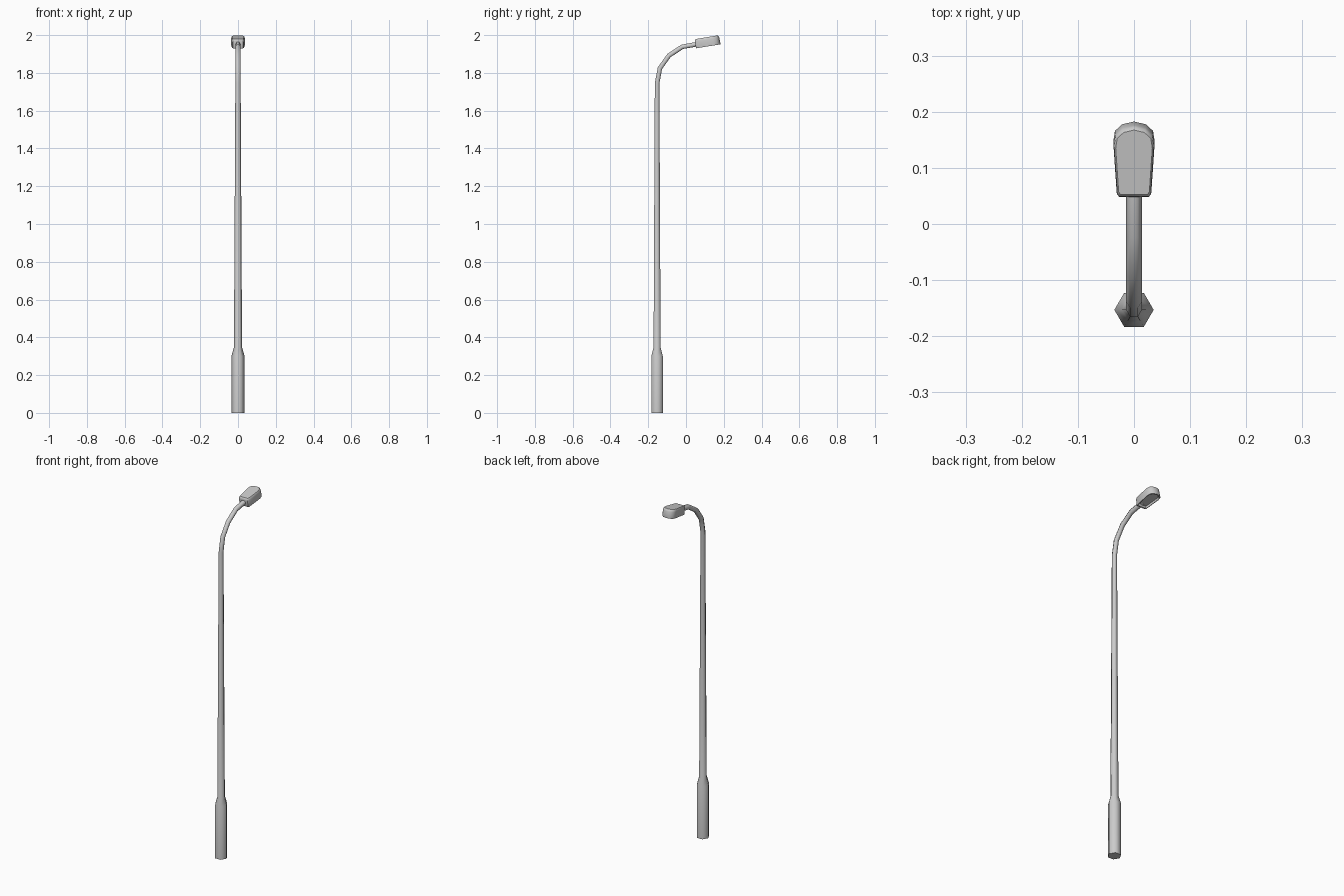
import bpy, bmesh, math
from mathutils import Vector

if "Cube" in bpy.data.objects:
    bpy.data.objects.remove(bpy.data.objects["Cube"])


def finish(bm, name, angle):
    bmesh.ops.recalc_face_normals(bm, faces=bm.faces[:])
    mesh = bpy.data.meshes.new(name)
    bm.to_mesh(mesh)
    bm.free()
    obj = bpy.data.objects.new(name, mesh)
    bpy.context.collection.objects.link(obj)
    bpy.ops.object.select_all(action='DESELECT')
    obj.select_set(True)
    bpy.context.view_layer.objects.active = obj
    bpy.ops.object.shade_smooth_by_angle(angle=math.radians(angle))
    return obj


def bridge(bm, rings):
    for a, b in zip(rings, rings[1:]):
        n = len(a)
        for i in range(n):
            bm.faces.new((a[i], a[(i + 1) % n], b[(i + 1) % n], b[i]))


# Hexagonal pole with wide base and curved arm: (y, z, radius) along its path
path = [(-0.153, 0.0, 0.035), (-0.153, 0.30, 0.035), (-0.153, 0.347, 0.0215),
        (-0.153, 1.745, 0.014), (-0.138, 1.825, 0.014), (-0.09, 1.892, 0.014),
        (-0.02, 1.938, 0.014), (0.07, 1.954, 0.014)]
pts = [Vector((0, y, z)) for y, z, r in path]
bm = bmesh.new()
rings = []
for i, p in enumerate(pts):
    before = (p - pts[i - 1]).normalized() if i else Vector()
    after = (pts[i + 1] - p).normalized() if i < len(pts) - 1 else Vector()
    side = (before + after).normalized().cross(Vector((1, 0, 0)))
    ring = []
    for k in range(6):
        a = k * math.pi / 3
        ring.append(bm.verts.new(p + path[i][2] * (Vector((math.cos(a), 0, 0)) + side * math.sin(a))))
    rings.append(ring)
bridge(bm, rings)
bm.faces.new(rings[0])
bm.faces.new(rings[-1])
finish(bm, "pole_and_arm", 65)

# Lamp head: half outline (x, distance from back), mirrored, lofted upwards
half = [(0.027, 0.0), (0.031, 0.005), (0.037, 0.095), (0.034, 0.115), (0.021, 0.127)]
outline = half + [(0, 0.132)] + [(-x, d) for x, d in reversed(half)]
tilt = math.radians(9.3)
along = Vector((0, math.cos(tilt), math.sin(tilt)))
up = Vector((0, -math.sin(tilt), math.cos(tilt)))
origin = Vector((0, 0.053, 1.93))


def head_ring(bm, height, scale):
    return [bm.verts.new(origin + Vector((x * scale, 0, 0))
                         + along * (0.065 + (d - 0.065) * scale) + up * height)
            for x, d in outline]


bm = bmesh.new()
# recessed lens, lower rim, side wall, softened top edge
levels = [(0.010, 0.80), (0.0, 0.88), (0.0, 0.98), (0.004, 1.0),
          (0.036, 0.98), (0.045, 0.95), (0.049, 0.88)]
rings = [head_ring(bm, h, s) for h, s in levels]
bridge(bm, rings)
bm.faces.new(rings[0])
bm.faces.new(rings[-1])
finish(bm, "lamp_head", 40)
